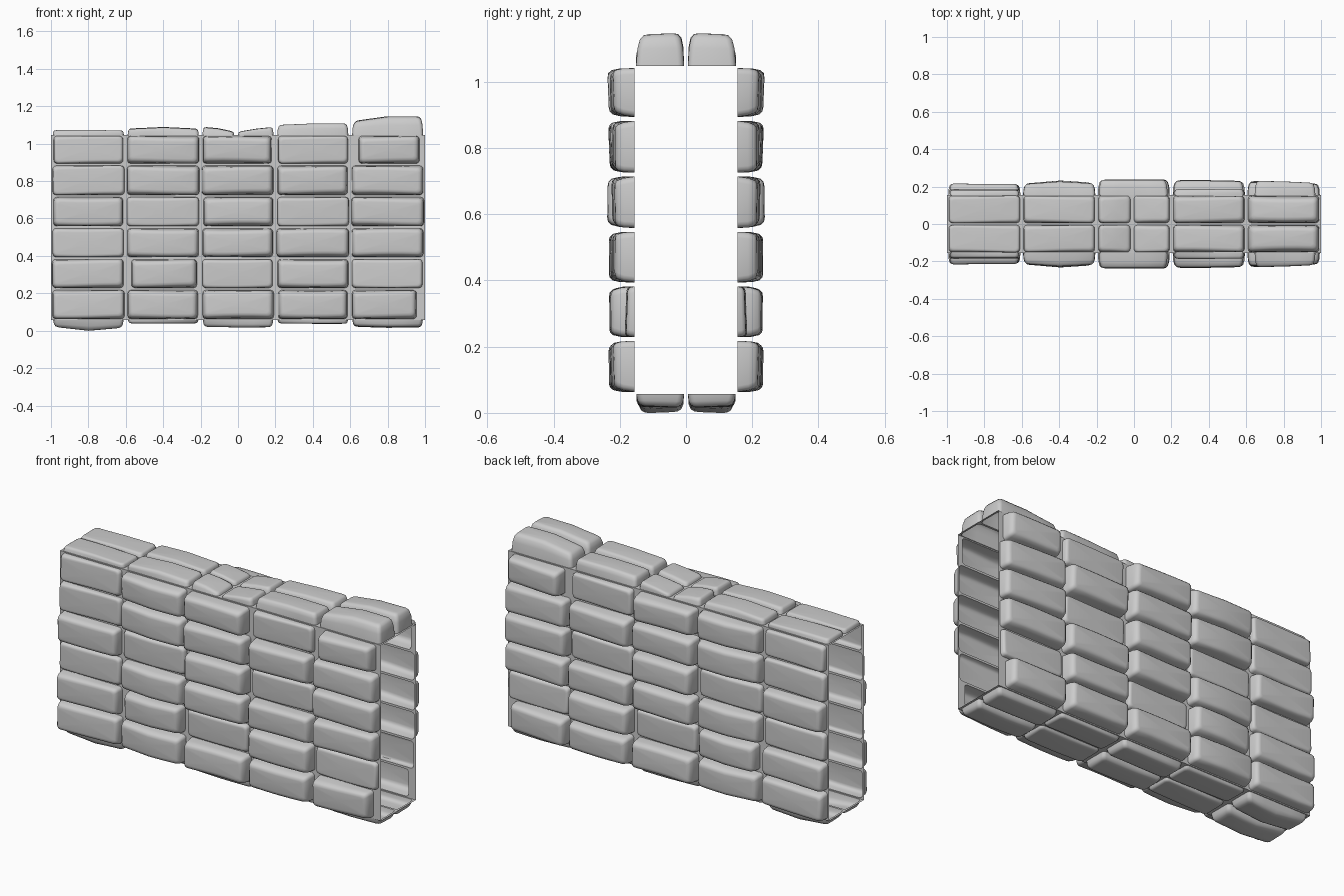
import bpy, bmesh, math, random

if "Cube" in bpy.data.objects:
    bpy.data.objects.remove(bpy.data.objects["Cube"])

random.seed(4)
HALF_Y, Z_LOW, Z_TOP = 0.155, 0.057, 1.047


def rounded_loop(u0, u1, v0, v1, r):
    """Rounded rectangle, counter-clockwise, extra points along the long edges."""
    pts = []
    corners = [(u1 - r, v0 + r, -90), (u1 - r, v1 - r, 0), (u0 + r, v1 - r, 90), (u0 + r, v0 + r, 180)]
    for i, (cu, cv, a0) in enumerate(corners):
        for k in range(4):
            a = math.radians(a0 + 30 * k)
            pts.append((cu + r * math.cos(a), cv + r * math.sin(a)))
        if i in (1, 3):
            a, b = (u1 - r, u0 + r) if i == 1 else (u0 + r, u1 - r)
            v = v1 if i == 1 else v0
            pts += [(a + (b - a) * t, v) for t in (0.25, 0.5, 0.75)]
    return pts


def stone(bm, place, cell, rect, heights, soft=1.0):
    """One mortar cell with a hollow pillow stone raised from it."""
    u0, u1, v0, v1 = rect
    h_left, h_mid, h_right = heights
    lean = random.uniform(-0.006, 0.006)
    phase = random.uniform(0, 6)

    def height(u, v):
        t = min(1, max(0, (u - u0) / (u1 - u0)))
        h = h_left + (h_mid - h_left) * 2 * t if t < 0.5 else h_mid + (h_right - h_mid) * (2 * t - 1)
        return h + lean * ((v - v0) / (v1 - v0) - 0.5)

    hm = max(heights)
    k = soft * (0.4 + 8 * hm)
    stages = [(0, 0, 0.018), (0.003 * k, 0.55, 0.019), (0.009 * k, 0.85, 0.019),
              (0.018 * k, 0.97, 0.017), (0.030 * k, 1.0, 0.012)]
    loops = [[bm.verts.new(place(u, v, 0)) for u, v in rounded_loop(*cell, 0)]]
    for inset, f, r in stages:
        ring = []
        for u, v in rounded_loop(u0 + inset, u1 - inset, v0 + inset, v1 - inset, r):
            wave = 0.004 * math.sin(phase + 9 * u) * f
            ring.append(bm.verts.new(place(u, v + wave, f * height(u, v))))
        loops.append(ring)
    for a, b in zip(loops, loops[1:]):
        for i in range(len(a)):
            j = (i + 1) % len(a)
            bm.faces.new((a[i], a[j], b[j], b[i]))
    um, vm = (u0 + u1) / 2, (v0 + v1) / 2
    mid = bm.verts.new(place(um, vm, height(um, vm)))
    for i in range(len(ring)):
        bm.faces.new((ring[i], ring[(i + 1) % len(ring)], mid))


def finish(name, bm):
    """Weld, mirror front to back, and smooth."""
    bmesh.ops.remove_doubles(bm, verts=bm.verts, dist=0.0004)
    bmesh.ops.dissolve_degenerate(bm, edges=bm.edges, dist=0.0002)
    me = bpy.data.meshes.new(name)
    bm.to_mesh(me)
    bm.free()
    ob = bpy.data.objects.new(name, me)
    bpy.context.collection.objects.link(ob)
    m = ob.modifiers.new("mirror", 'MIRROR')
    m.use_axis = (False, True, False)
    bpy.ops.object.select_all(action='DESELECT')
    ob.select_set(True)
    bpy.context.view_layer.objects.active = ob
    bpy.ops.object.shade_smooth_by_angle(angle=math.radians(40))


# Front and back stones: proud (1) or sunk (0), bottom row first
proud = ["11111", "11010", "01111", "10101", "01111", "01101"]
col_h = [0.060, 0.075, 0.082, 0.078, 0.074]
tilt = [(1, 0.95, 0.95), (0.8, 1, 0.85), (1, 1, 1), (1, 1, 0.95), (1, 0.95, 0.85)]
row_z = [Z_LOW, 0.223, 0.388, 0.553, 0.72, 0.888, Z_TOP]
narrow = {(0, 4): (0.01, 0.045), (5, 4): (0.045, 0.03), (1, 1): (0.03, 0.02), (5, 2): (0.012, 0.02)}
bm = bmesh.new()
for r in range(6):
    for c in range(5):
        x0, x1 = -1 + 0.4 * c, -0.6 + 0.4 * c
        z0, z1 = row_z[r], row_z[r + 1]
        gl, gr = narrow.get((r, c), (random.uniform(0.006, 0.016), random.uniform(0.006, 0.016)))
        h = col_h[c] if proud[r][c] == "1" else 0.03
        h *= random.uniform(0.92, 1.02)
        stone(bm, lambda u, v, h: (u, -HALF_Y - h, v), (x0, x1, z0, z1),
              (x0 + gl, x1 - gr, z0 + 0.006, z1 - 0.006), [h * t for t in tilt[c]])
finish("wall_side_stones", bm)

# Capping stones: x range and heights at left, middle, right
caps = [(-1, -0.6, 0.024, 0.026, 0.022), (-0.6, -0.2, 0.032, 0.041, 0.032),
        (-0.2, -0.01, 0.042, 0.034, 0.016), (-0.01, 0.2, 0.016, 0.032, 0.042),
        (0.2, 0.6, 0.052, 0.06, 0.06), (0.6, 1, 0.072, 0.098, 0.098)]
bm = bmesh.new()
for x0, x1, *hs in caps:
    stone(bm, lambda u, v, h: (u, v, Z_TOP + h), (x0, x1, -HALF_Y, 0),
          (x0 + 0.01, x1 - 0.01, -HALF_Y + 0.004, -0.006), hs)
finish("wall_cap_stones", bm)

# Underside stones
feet = [(0.035, 0.056, 0.04), (0.017, 0.018, 0.017), (0.035, 0.038, 0.037),
        (0.016, 0.018, 0.018), (0.034, 0.04, 0.038)]
bm = bmesh.new()
for c, hs in enumerate(feet):
    x0, x1 = -1 + 0.4 * c, -0.6 + 0.4 * c
    stone(bm, lambda u, v, h: (u, -v, Z_LOW - h), (x0, x1, 0, HALF_Y),
          (x0 + 0.012, x1 - 0.012, 0.006, HALF_Y - 0.005), hs, 1.5)
finish("wall_base_stones", bm)
